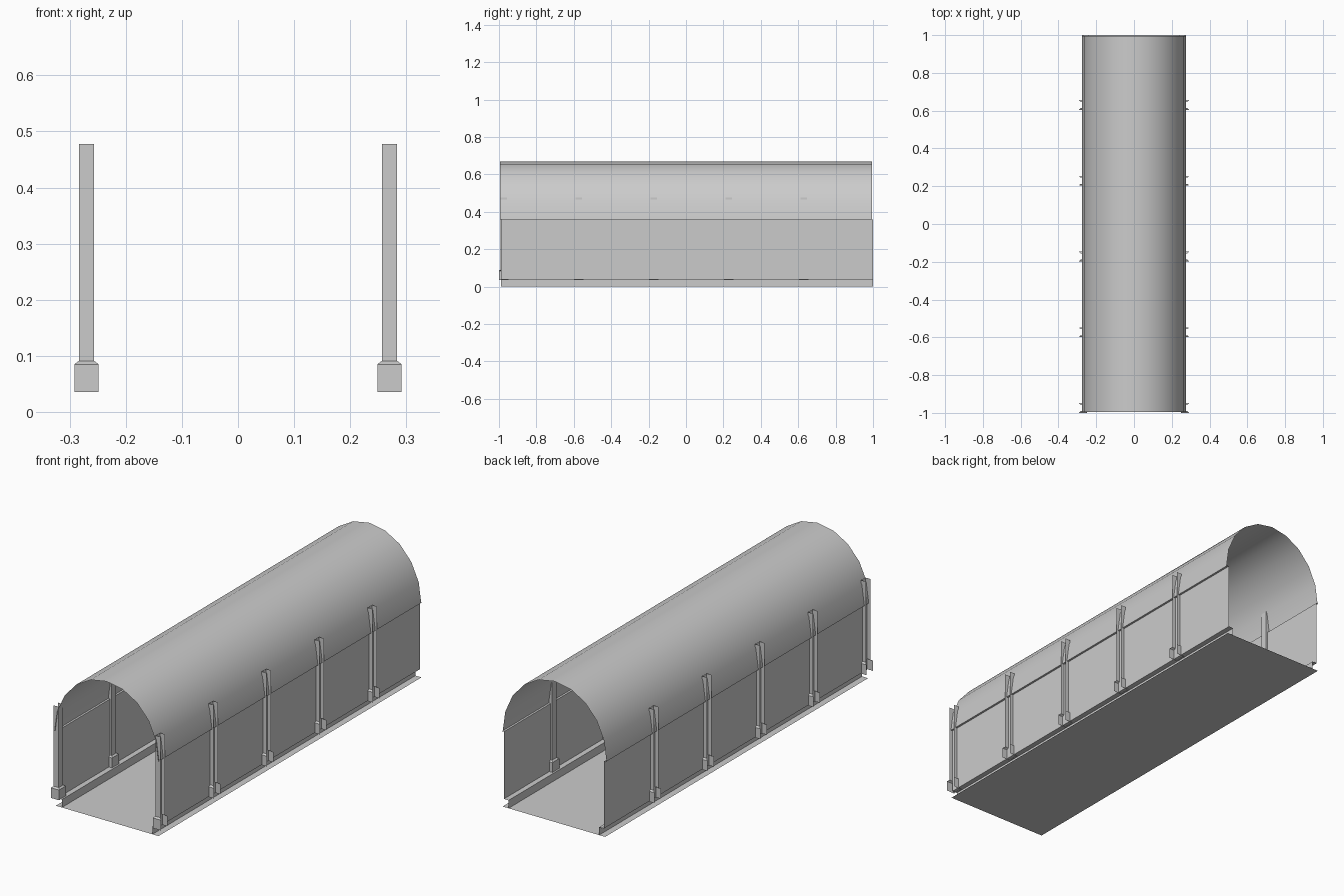
import bpy, bmesh, math

if "Cube" in bpy.data.objects:
    bpy.data.objects.remove(bpy.data.objects["Cube"])


def finish(name, bm, smooth=False):
    bmesh.ops.remove_doubles(bm, verts=bm.verts, dist=1e-5)
    me = bpy.data.meshes.new(name)
    bm.to_mesh(me)
    bm.free()
    for p in me.polygons:
        p.use_smooth = smooth
    ob = bpy.data.objects.new(name, me)
    bpy.context.collection.objects.link(ob)
    return ob


def sheet(bm, rows):
    """Join successive rows of points with quads."""
    rows = [[bm.verts.new(p) for p in r] for r in rows]
    for a, b in zip(rows, rows[1:]):
        for i in range(len(a) - 1):
            bm.faces.new((a[i], a[i + 1], b[i + 1], b[i]))


def extruded(name, profile, y0, y1, smooth=False):
    """Open sheet: an x-z profile swept along y."""
    bm = bmesh.new()
    sheet(bm, [[(x, y, z) for x, z in profile] for y in (y0, y1)])
    return finish(name, bm, smooth)


# Floor plane
extruded("floor", [(0.272, 0), (-0.272, 0)], -0.99, 1.0)

# Curb step, wall and springing ledge on each side
for side, s in (("left", -1), ("right", 1)):
    pts = [(0.24, 0), (0.24, 0.038), (0.265, 0.038), (0.265, 0.36), (0.275, 0.36)]
    pts = [(s * x, z) for x, z in pts]
    extruded(side + "_wall", pts if s < 0 else pts[::-1], -0.99, 1.0)

# Barrel vault with ten facets, smooth shaded
arch = [(0.275 * math.cos(math.pi * i / 10), 0.36 + 0.31 * math.sin(math.pi * i / 10))
        for i in range(11)]
extruded("vault", arch, -0.995, 0.994, True)

# Pilasters: U-shaped shells open toward the outside (half x, half y, z)
LEVELS = [(0.0215, 0.026, 0.036), (0.0215, 0.026, 0.085), (0.0165, 0.020, 0.089),
          (0.0135, 0.0165, 0.091), (0.0135, 0.0165, 0.478)]
for side, s in (("left", -1), ("right", 1)):
    for n in range(5):
        cx, cy = s * 0.27, -0.974 + 0.401 * n
        bm = bmesh.new()
        sheet(bm, [[(cx + s * hx, cy - s * hy, z), (cx - s * hx, cy - s * hy, z),
                    (cx - s * hx, cy + s * hy, z), (cx + s * hx, cy + s * hy, z)]
                   for hx, hy, z in LEVELS])
        finish(f"{side}_pilaster_{n + 1}", bm)
